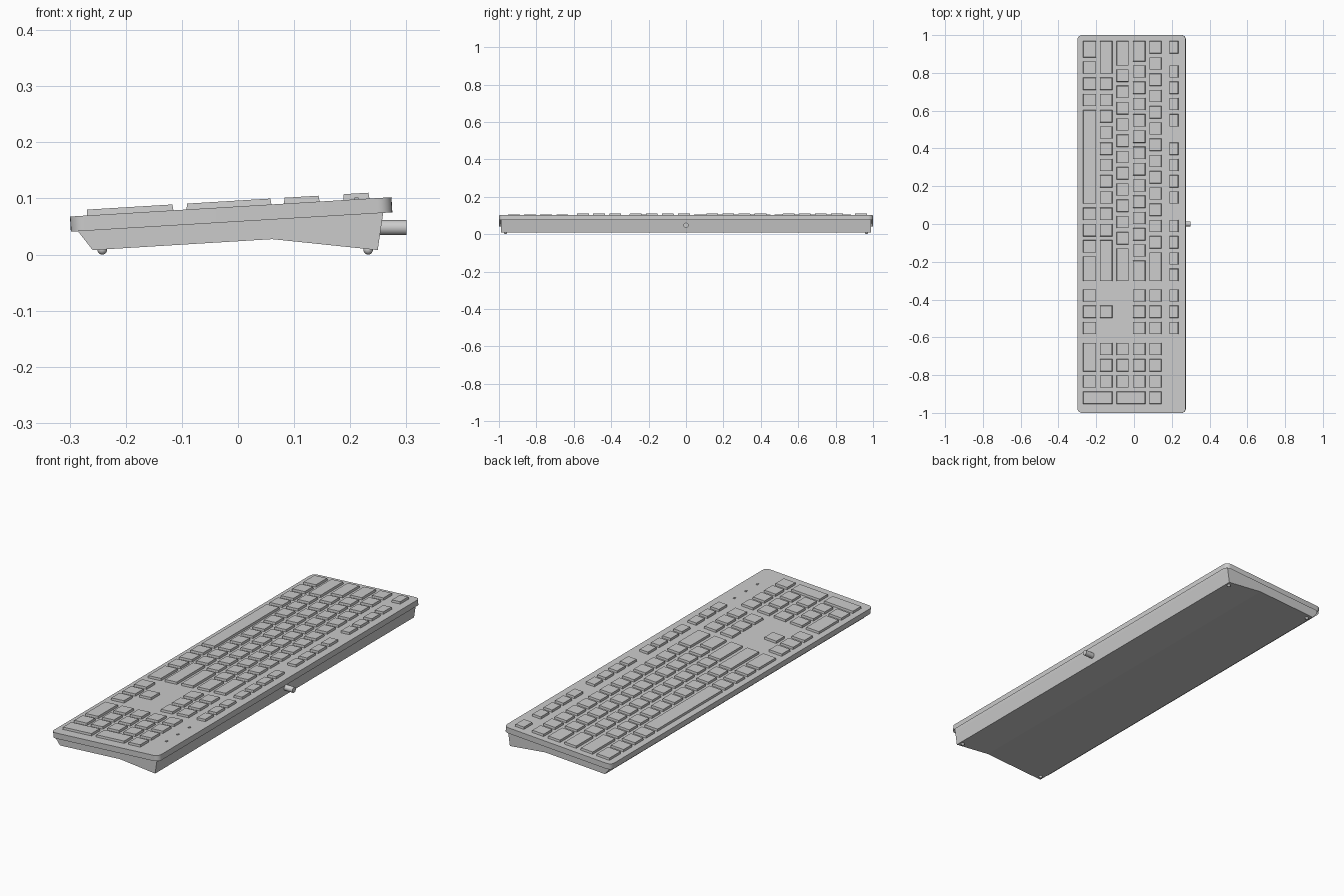
import bpy, bmesh
from math import sin, cos, pi
from mathutils import Matrix, Vector

if "Cube" in bpy.data.objects:
    bpy.data.objects.remove(bpy.data.objects["Cube"])

# Tilted frame of the top plate: local z = 0 is the upper surface
TILT = Matrix.Translation((-0.013, 0, 0.085)) @ Matrix.Rotation(-0.06, 4, 'Y')
U, Y0, GAP = 0.0861, 0.969, 0.0205     # key pitch, left edge of first key, gap


def make(name, bm, smooth=False):
    bmesh.ops.recalc_face_normals(bm, faces=bm.faces)
    me = bpy.data.meshes.new(name)
    bm.to_mesh(me)
    bm.free()
    ob = bpy.data.objects.new(name, me)
    bpy.context.collection.objects.link(ob)
    if smooth:
        bpy.ops.object.select_all(action='DESELECT')
        ob.select_set(True)
        bpy.context.view_layer.objects.active = ob
        bpy.ops.object.shade_smooth_by_angle(angle=0.6)
    return ob


def extrude(bm, face, vec):
    res = bmesh.ops.extrude_face_region(bm, geom=[face])
    vs = [g for g in res['geom'] if isinstance(g, bmesh.types.BMVert)]
    bmesh.ops.translate(bm, verts=vs, vec=vec)


# Rounded top plate with a hollow skirt underneath
def top_plate():
    bm = bmesh.new()
    hx, hy, r, thick = 0.287, 1.0, 0.025, 0.027
    pts = []
    for k, (sx, sy) in enumerate([(1, 1), (-1, 1), (-1, -1), (1, -1)]):
        for i in range(7):
            a = (k + i / 6) * pi / 2
            pts.append((sx * (hx - r) + r * cos(a), sy * (hy - r) + r * sin(a), 0))
    top = bm.faces.new([bm.verts.new(p) for p in pts])
    res = bmesh.ops.extrude_face_region(bm, geom=[top])
    low = [g for g in res['geom'] if isinstance(g, bmesh.types.BMVert)]
    bmesh.ops.translate(bm, verts=low, vec=(0, 0, -thick))
    # the source face stays as the top when extruding a lone face
    bm.normal_update()
    under = [g for g in res['geom'] if isinstance(g, bmesh.types.BMFace)][0]
    if not any(len(f.verts) > 4 and abs(f.calc_center_median().z) < 1e-5 for f in bm.faces):
        ring = [v for v in bm.verts if abs(v.co.z) < 1e-5]
        bmesh.ops.contextual_create(bm, geom=ring)
    bmesh.ops.recalc_face_normals(bm, faces=bm.faces)
    bmesh.ops.inset_region(bm, faces=[under], thickness=0.005)
    bmesh.ops.translate(bm, verts=list(under.verts), vec=(0, 0, 0.015))
    bm.transform(TILT)
    make("top_plate", bm, True)


# Wedge base, extruded from its side profile
def base():
    bm = bmesh.new()
    prof = [(-0.285, 0.055), (-0.284, 0.04), (-0.259, 0.008), (0.061, 0.0275),
            (0.249, 0.008), (0.259, 0.0755), (0.26, 0.089)]
    f = bm.faces.new([bm.verts.new((x, -0.988, z)) for x, z in prof])
    extrude(bm, f, (0, 1.976, 0))
    ring = [v for v in bm.verts if v.co.y < 0]
    if not any(len(f.verts) == len(prof) and f.calc_center_median().y < 0 for f in bm.faces):
        bmesh.ops.contextual_create(bm, geom=ring)
    make("base", bm)


# One tapered keycap: row extents in x, position and width in key units
def key(bm, x0, x1, u, w=1.0):
    ya = Y0 - u * U
    yb = ya - (w * U - GAP)
    t, h = 0.0015, 0.0105
    x0, x1 = x0 + 0.013, x1 + 0.013
    rings = []
    for d, z in ((0, -0.002), (t, h)):
        rings.append([bm.verts.new(p) for p in (
            (x0 + d, yb + d, z), (x1 - d, yb + d, z),
            (x1 - d, ya - d, z), (x0 + d, ya - d, z))])
    lo, hi = rings
    bm.faces.new(hi)
    bm.faces.new(lo[::-1])
    for i in range(4):
        j = (i + 1) % 4
        bm.faces.new((lo[i], lo[j], hi[j], hi[i]))


ROWS = {'space': (-0.270, -0.200), 'shift': (-0.180, -0.115), 'home': (-0.092, -0.028),
        'tab': (-0.005, 0.060), 'number': (0.082, 0.146), 'function': (0.188, 0.235)}
NAV, PAD = 15.27, 18.56


def keys_main():
    widths = {'space': [1.25, 1, 1, 1, 6, 1, 1, 1, 1.75],
              'shift': [2.25] + [1] * 10 + [2.75],
              'home': [1.75] + [1] * 11 + [2.25],
              'tab': [1.5] + [1] * 12 + [1.5],
              'number': [1] * 13 + [2]}
    bm = bmesh.new()
    for row, ws in widths.items():
        u = 0
        for w in ws:
            key(bm, *ROWS[row], u, w)
            u += w
    bm.transform(TILT)
    make("main_keys", bm)


def keys_function():
    bm = bmesh.new()
    for u in [0] + [s + i for s in (1.5, 6.25, 11) for i in range(4)]:
        key(bm, *ROWS['function'], u)
    bm.transform(TILT)
    make("function_keys", bm)


def keys_navigation():
    bm = bmesh.new()
    for row in ('space', 'tab', 'number', 'function'):
        for i in range(3):
            key(bm, *ROWS[row], NAV + i)
    key(bm, *ROWS['shift'], NAV + 1)
    bm.transform(TILT)
    make("navigation_keys", bm)


def keys_numpad():
    bm = bmesh.new()
    for row in ('shift', 'home', 'tab', 'number'):
        for i in range(3):
            key(bm, *ROWS[row], PAD + i)
    key(bm, *ROWS['number'], PAD + 3)
    key(bm, *ROWS['space'], PAD, 2)
    key(bm, *ROWS['space'], PAD + 2)
    # double-height keys
    key(bm, ROWS['space'][0], ROWS['shift'][1], PAD + 3)
    key(bm, ROWS['home'][0], ROWS['tab'][1], PAD + 3)
    bm.transform(TILT)
    make("number_pad_keys", bm)


top_plate()
base()
keys_main()
keys_function()
keys_navigation()
keys_numpad()

# Indicator lights
bm = bmesh.new()
for y in (-0.67, -0.758, -0.845):
    bmesh.ops.create_cube(bm, size=1, matrix=TILT @ Matrix.Translation((0.224, y, 0.001))
                          @ Matrix.Diagonal((0.008, 0.01, 0.004, 1)))
make("indicator_lights", bm)

# Round feet near the corners
bm = bmesh.new()
for x in (-0.242, 0.232):
    for y in (-0.965, 0.965):
        bmesh.ops.create_uvsphere(bm, u_segments=16, v_segments=10, radius=0.0085,
                                  matrix=Matrix.Translation((x, y, 0.0085)))
make("feet", bm, True)

# Cable stub at the back
bm = bmesh.new()
bmesh.ops.create_cone(bm, cap_ends=True, segments=24, radius1=0.0135, radius2=0.0135, depth=0.06,
                      matrix=Matrix.Translation((0.27, 0, 0.048)) @ Matrix.Rotation(pi / 2, 4, 'Y'))
make("cable_stub", bm, True)
